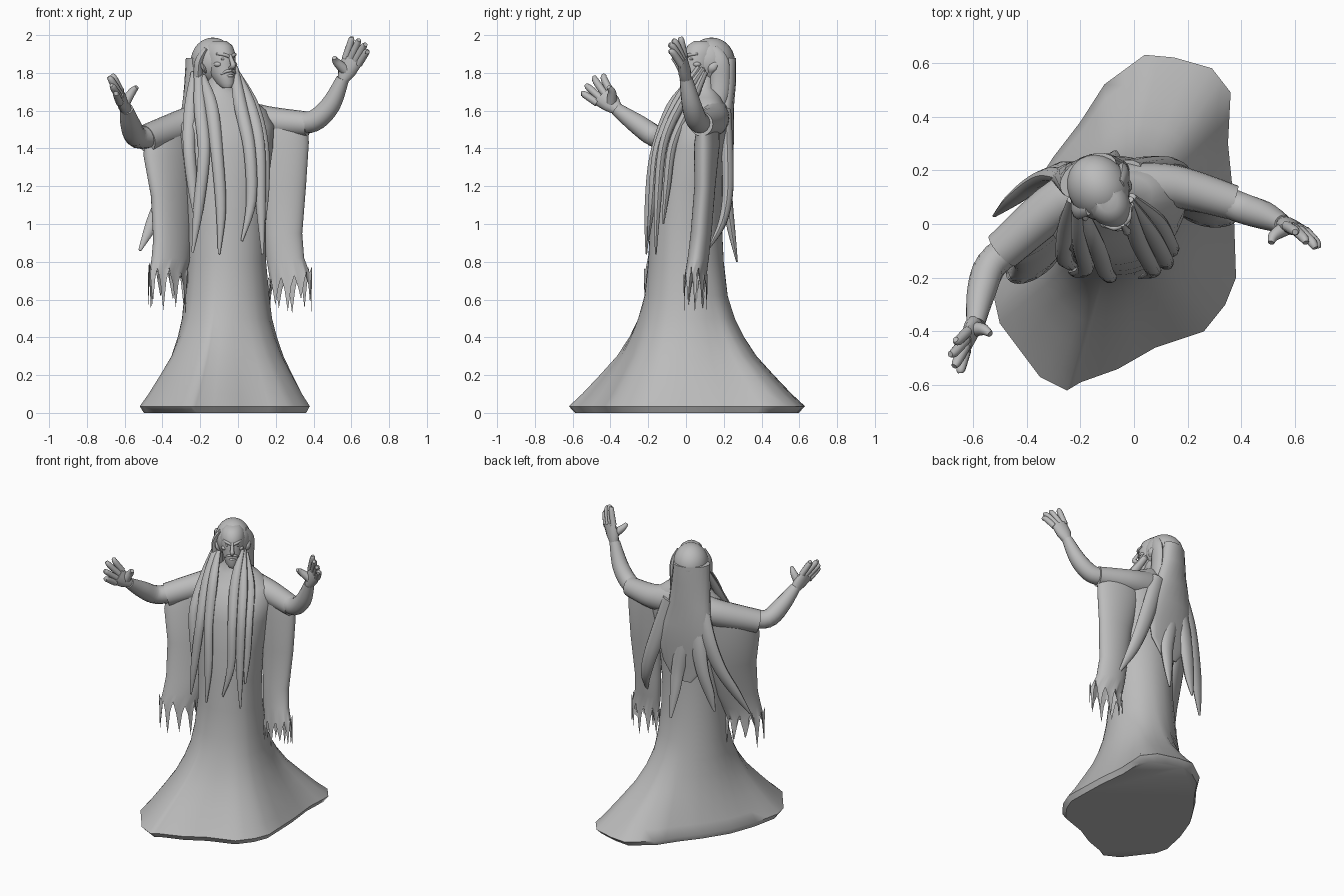
import bpy, bmesh, math, random
from mathutils import Vector, Matrix

random.seed(4)
if "Cube" in bpy.data.objects:
    bpy.data.objects.remove(bpy.data.objects["Cube"], do_unlink=True)

stone = bpy.data.materials.new("grey_stone")
stone.use_nodes = True
stone.diffuse_color = (0.5, 0.5, 0.5, 1)
stone.node_tree.nodes["Principled BSDF"].inputs["Base Color"].default_value = (0.5, 0.5, 0.5, 1)


# Helpers
def finish(name, bm, angle=40):
    bmesh.ops.recalc_face_normals(bm, faces=bm.faces)
    mesh = bpy.data.meshes.new(name)
    bm.to_mesh(mesh)
    bm.free()
    mesh.materials.append(stone)
    obj = bpy.data.objects.new(name, mesh)
    bpy.context.collection.objects.link(obj)
    bpy.ops.object.select_all(action='DESELECT')
    obj.select_set(True)
    bpy.context.view_layer.objects.active = obj
    bpy.ops.object.shade_smooth_by_angle(angle=math.radians(angle))


def loft(name, rings, cap_end=True, angle=40):
    bm = bmesh.new()
    rows = [[bm.verts.new(p) for p in ring] for ring in rings]
    count = len(rows[0])
    for low, high in zip(rows, rows[1:]):
        for i in range(count):
            j = (i + 1) % count
            bm.faces.new((low[i], low[j], high[j], high[i]))
    bm.faces.new(rows[0])
    if cap_end:
        bm.faces.new(rows[-1])
    finish(name, bm, angle)


def ring(a, b, thick, normal=None, sides=20):
    """Flattened loop spanning the points a and b."""
    a, b = Vector(a), Vector(b)
    half = (b - a) / 2
    if normal is None:
        normal = half.cross(Vector((0, 0, 1)))
    n = normal.normalized() * thick
    turns = [math.tau * i / sides for i in range(sides)]
    return [(a + b) / 2 + half * math.cos(t) + n * math.sin(t) for t in turns]


def smooth_path(values, steps=5):
    ext = [values[0]] + list(values) + [values[-1]]
    out = []
    for p, q, r, s in zip(ext, ext[1:], ext[2:], ext[3:]):
        for k in range(steps):
            t = k / steps
            out.append(q + (r - p) * (t / 2) + (p * 2 - q * 5 + r * 4 - s) * (t * t / 2)
                       + (q * 3 - p - r * 3 + s) * (t ** 3 / 2))
    return out + [values[-1]]


def tube(name, points, radii, flat=1, ref=(0, 1, 0), sides=10, matrix=Matrix()):
    path = smooth_path([matrix @ Vector(p) for p in points])
    sizes = smooth_path(radii)
    rings = []
    for i, (p, r) in enumerate(zip(path, sizes)):
        tangent = path[min(i + 1, len(path) - 1)] - path[max(i - 1, 0)]
        side = tangent.cross(Vector(ref)).normalized() * max(r, 0.002)
        rings.append(ring(p - side, p + side, max(r, 0.002) * flat, side.cross(tangent), sides))
    loft(name, rings)


def ball(name, centre, size, matrix=Matrix()):
    bm = bmesh.new()
    bmesh.ops.create_uvsphere(bm, u_segments=24, v_segments=16, radius=1)
    bm.transform(matrix @ Matrix.Translation(centre) @ Matrix.Diagonal((*size, 1)))
    finish(name, bm)


# Robe: faceted foot outline blending into an oval body
foot = [(.04, .63), (.15, .62), (.29, .58), (.36, .49), (.35, .3), (.37, .1), (.38, -.2),
        (.34, -.3), (.26, -.4), (.08, -.46), (-.06, -.54), (-.2, -.59), (-.25, -.62),
        (-.35, -.57), (-.5, -.37), (-.52, -.28), (-.48, -.1), (-.41, .08), (-.3, .25),
        (-.2, .38), (-.11, .52)]
outline = []
for p, q in zip(foot, foot[1:] + foot[:1]):
    outline += [Vector(p), (Vector(p) + Vector(q)) / 2]
middle = Vector((-.06, 0))


def robe_ring(z, spread, cx, cy, a, b, turn):
    pts = []
    for p in outline:
        d = p - middle
        t = math.atan2(d.y, d.x) - turn
        oval = Vector((cx, cy)) + Matrix.Rotation(turn, 2) @ Vector((a * math.cos(t), b * math.sin(t)))
        pts.append((*oval.lerp(p, spread), z))
    return pts


loft("robe", [robe_ring(*level) for level in (
    (0, .92, -.06, 0, .22, .22, 0), (.035, 1, -.06, 0, .22, .22, 0),
    (.1, .83, -.06, 0, .22, .22, 0), (.2, .6, -.06, 0, .22, .22, 0),
    (.3, .38, -.06, 0, .22, .22, 0), (.4, .22, -.06, 0, .22, .22, 0),
    (.5, .1, -.06, 0, .22, .22, 0), (.62, .03, -.06, 0, .22, .21, 0),
    (.8, 0, -.06, 0, .21, .2, 0), (1, 0, -.06, 0, .21, .19, 0),
    (1.2, 0, -.06, .01, .22, .185, .1), (1.4, 0, -.06, .03, .25, .18, .2),
    (1.52, 0, -.06, .05, .26, .165, .25), (1.6, 0, -.06, .08, .22, .13, .25),
    (1.67, 0, -.07, .09, .14, .09, .25), (1.72, 0, -.09, .09, .07, .065, .3),
    (1.8, 0, -.1, .09, .06, .06, .3))], angle=50)


# Sleeves: a shoulder tube with a hanging cloth and torn hem
def sleeve(side, shoulder, radii, levels):
    tube(side + "_shoulder_sleeve", shoulder, radii, sides=20)
    rings = [ring(a, b, t, sides=40) for a, b, t in levels]
    centre = sum(rings[-1], Vector()) / 40
    hem = []
    for i, p in enumerate(rings[-1]):
        drop = (random.uniform(-.04, 0), .05, random.uniform(.12, .22), .06)[i % 4]
        hem.append(centre + (p - centre) * 1.1 - Vector((0, 0, drop)))
    loft(side + "_hanging_sleeve", rings + [hem], cap_end=False)


sleeve("left", [(-.02, .13, 1.57), (.15, .14, 1.545), (.37, .08, 1.53)], [.1, .08, .065], [
    ((.06, .15, 1.6), (.37, .09, 1.55), .05), ((.08, .13, 1.4), (.375, .09, 1.43), .065),
    ((.12, .11, 1.2), (.36, .09, 1.2), .055), ((.14, .09, .95), (.34, .07, .95), .055),
    ((.15, .08, .82), (.35, .05, .82), .055), ((.17, .07, .7), (.38, .03, .74), .055)])
sleeve("right", [(-.08, .12, 1.58), (-.26, .09, 1.53), (-.49, -.1, 1.45)], [.1, .09, .075], [
    ((-.2, .14, 1.58), (-.49, -.09, 1.46), .065), ((-.23, .11, 1.36), (-.49, -.12, 1.36), .08),
    ((-.24, .08, 1.15), (-.45, -.14, 1.15), .07), ((-.25, .02, .92), (-.44, -.17, .92), .06),
    ((-.26, -.03, .82), (-.45, -.19, .82), .06), ((-.28, -.06, .73), (-.46, -.2, .76), .06)])


# Arms and hands
def hand(side, wrist, index, little, tips, thumb):
    wrist, index, little = Vector(wrist), Vector(index), Vector(little)
    across = (little - index).normalized()
    reach = (index + little) / 2 - wrist
    normal = reach.cross(across)
    heel = wrist + reach * .4
    loft(side + "_palm", [
        ring(wrist - across * .028, wrist + across * .028, .03, normal, 12),
        ring(heel - across * .052, heel + across * .048, .032, normal, 12),
        ring(index - across * .018, little + across * .018, .022, normal, 12)])
    for i, tip in enumerate(tips):
        base, tip = index.lerp(little, i / 3), Vector(tip)
        bend = base.lerp(tip, .6) + reach * .14
        tube(f"{side}_finger_{i + 1}", [base - reach * .12, bend, tip], [.02, .018, .011], ref=(1, 0, 0))
    thumb = Vector(thumb)
    bend = heel.lerp(thumb, .6) - across * .015
    tube(side + "_thumb", [heel, bend, thumb], [.03, .022, .012], ref=(1, 0, 0))


tube("left_arm", [(.3, .1, 1.54), (.4, .06, 1.545), (.49, .03, 1.63), (.555, 0, 1.77)],
     [.055, .057, .052, .034], sides=16)
hand("left", (.555, 0, 1.76), (.575, -.01, 1.89), (.645, -.03, 1.86),
     [(.6, -.03, 1.99), (.64, -.07, 1.975), (.675, -.09, 1.95), (.685, -.09, 1.91)], (.51, -.07, 1.88))
tube("right_arm", [(-.42, -.06, 1.47), (-.53, -.15, 1.46), (-.57, -.26, 1.53), (-.59, -.37, 1.61)],
     [.055, .06, .053, .035], sides=16)
hand("right", (-.59, -.36, 1.6), (-.625, -.41, 1.71), (-.63, -.48, 1.65),
     [(-.665, -.43, 1.79), (-.685, -.485, 1.78), (-.67, -.53, 1.735), (-.645, -.555, 1.69)], (-.535, -.41, 1.725))

# Head, turned towards its left
turned = Matrix.Translation((-.11, .1, 0)) @ Matrix.Rotation(.58, 4, 'Z')
face = []
for z, wide, front, back in ((1.72, .025, -.125, -.07), (1.745, .045, -.138, -.02), (1.8, .066, -.13, .04),
                             (1.85, .077, -.125, .08), (1.9, .08, -.122, .09), (1.945, .068, -.1, .08),
                             (1.97, .04, -.06, .05)):
    mid, depth = (front + back) / 2, (back - front) / 2
    loop = ring((-wide, mid, z), (wide, mid, z), depth, sides=24)
    face.append([turned @ p for p in loop])
loft("face", face)
tube("nose", [(0, -.122, 1.895), (0, -.143, 1.86), (0, -.153, 1.838), (0, -.125, 1.825)],
     [.009, .012, .015, .01], ref=(0, 1, 1), matrix=turned)
tube("lower_lip", [(-.022, -.118, 1.782), (0, -.137, 1.785), (.022, -.118, 1.782)],
     [.004, .008, .004], ref=(0, 0, 1), matrix=turned)
for s, side in ((1, "left"), (-1, "right")):
    tube(side + "_brow", [(s * .008, -.125, 1.886), (s * .035, -.115, 1.897), (s * .06, -.083, 1.9)],
         [.008, .009, .005], ref=(0, 0, 1), matrix=turned)
    tube(side + "_moustache", [(0, -.136, 1.812), (s * .025, -.126, 1.808), (s * .045, -.105, 1.79)],
         [.008, .008, .003], ref=(0, 0, 1), matrix=turned)
    ball(side + "_eye", (s * .032, -.106, 1.873), (.014, .01, .007), turned)
    ball(side + "_cheek", (s * .046, -.08, 1.845), (.024, .024, .016), turned)
    tube(side + "_ear", [(s * .085, -.02, 1.8), (s * .1, -.015, 1.83), (s * .112, .03, 1.865)],
         [.01, .022, .003], flat=.5, ref=(1, 0, 0), matrix=turned)
    # Hair falling from the crown past the temple
    tube(side + "_temple_hair", [(s * .07, .0, 1.93), (s * .098, .025, 1.86), (s * .1, .03, 1.76),
                                 (s * .1, .02, 1.66), (s * .1, .0, 1.58)],
         [.03, .05, .05, .045, .02], flat=.5, ref=(1, 0, 0), matrix=turned)

# Hair: crown, long sheet down the back, and loose locks
ball("hair_crown", (0, .042, 1.86), (.113, .128, .127), turned)
loft("back_hair", [ring(a, b, t) for a, b, t in smooth_path([Vector((0, 0, 0))], 1) and (
    ((-.27, .12, 1.88), (-.07, .24, 1.88), .07), ((-.28, .13, 1.75), (-.05, .23, 1.75), .075),
    ((-.3, .16, 1.6), (-.02, .21, 1.6), .065), ((-.32, .17, 1.45), (.03, .22, 1.45), .055),
    ((-.32, .17, 1.3), (.06, .22, 1.3), .045), ((-.27, .18, 1.16), (.03, .21, 1.16), .025),
    ((-.18, .2, 1.05), (-.05, .21, 1.05), .006))])
back_locks = [
    [(-.24, .17, 1.6), (-.3, .18, 1.38), (-.37, .15, 1.18), (-.45, .09, 1.01), (-.52, .03, .86)],
    [(-.02, .21, 1.6), (.06, .22, 1.35), (.13, .22, 1.15), (.18, .19, 1), (.22, .12, .87)],
    [(-.15, .2, 1.5), (-.12, .21, 1.3), (-.09, .22, 1.12), (-.08, .24, .97), (-.07, .27, .8)],
    [(-.22, .18, 1.5), (-.24, .2, 1.32), (-.27, .2, 1.15), (-.31, .18, 1), (-.34, .17, .88)]]
front_locks = [
    [(-.21, .08, 1.83), (-.2, -.06, 1.62), (-.18, -.16, 1.38), (-.21, -.18, 1.08), (-.24, -.18, .85)],
    [(-.19, .05, 1.78), (-.14, -.08, 1.62), (-.11, -.17, 1.36), (-.09, -.2, 1.08), (-.1, -.21, .84)],
    [(-.23, .09, 1.8), (-.25, -.01, 1.62), (-.26, -.12, 1.42), (-.24, -.15, 1.2), (-.22, -.17, 1)],
    [(-.02, .07, 1.83), (.01, -.05, 1.64), (.06, -.15, 1.4), (.07, -.18, 1.12), (.02, -.2, .91)],
    [(-.02, .09, 1.82), (.06, -.03, 1.63), (.11, -.12, 1.42), (.12, -.15, 1.12), (.13, -.16, .84)],
    [(-.01, .1, 1.8), (.08, .02, 1.62), (.13, -.07, 1.42), (.14, -.1, 1.2), (.14, -.12, 1)]]
for i, path in enumerate(back_locks):
    tube(f"back_lock_{i + 1}", path, [.05, .055, .048, .036, .008], flat=.6)
for i, path in enumerate(front_locks):
    tube(f"front_lock_{i + 1}", path, [.02, .034, .032, .027, .006], flat=.75)
